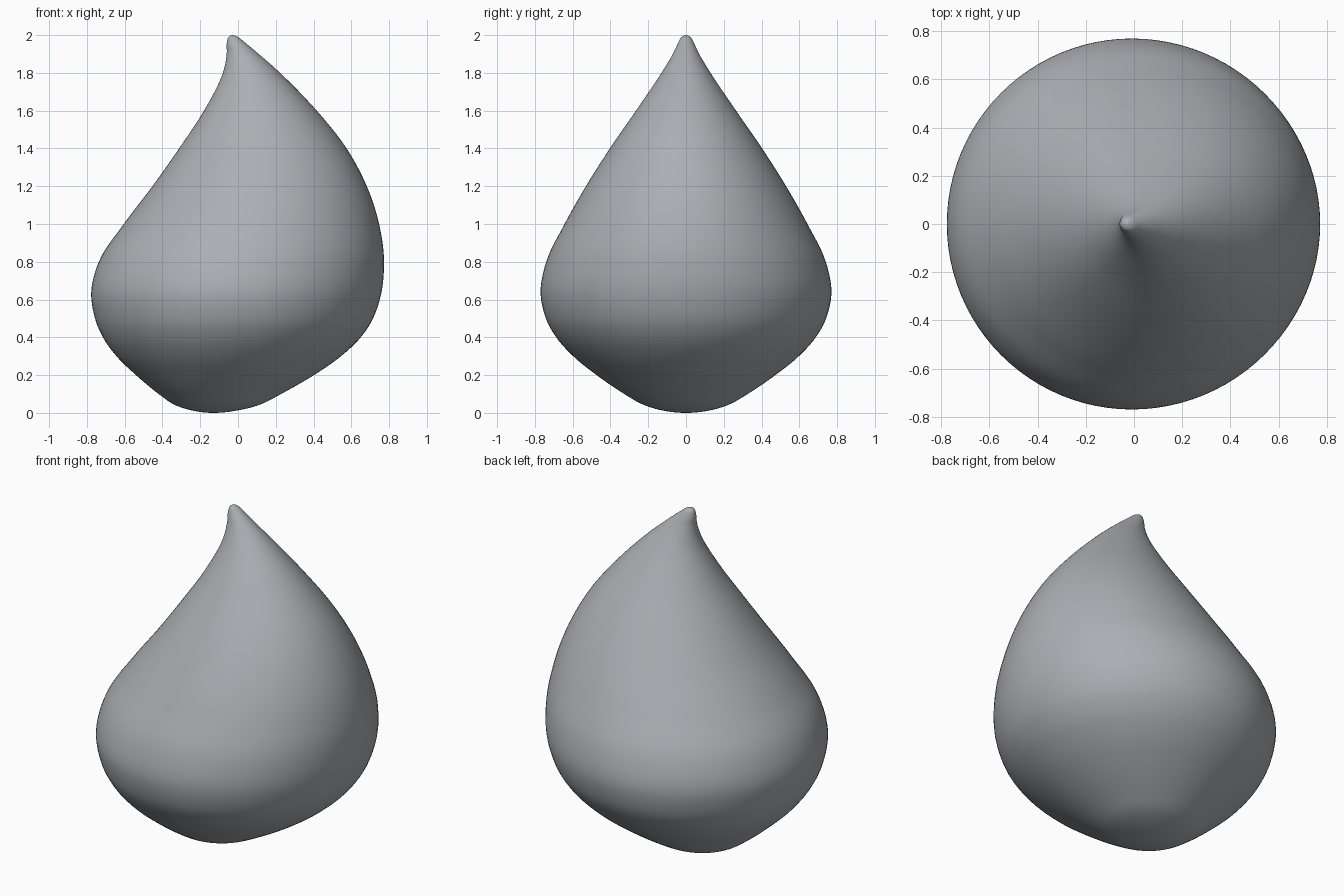
import bpy, bmesh, math

if "Cube" in bpy.data.objects:
    bpy.data.objects.remove(bpy.data.objects["Cube"])

# Level sections of the leaning drop: z, left x, right x, half depth in y
ROWS = [
    (0.0, -0.13, -0.13, 0.0), (0.01, -0.23, -0.02, 0.11), (0.045, -0.34, 0.12, 0.23),
    (0.1, -0.42, 0.228, 0.327), (0.2, -0.54, 0.402, 0.473), (0.3, -0.643, 0.545, 0.597),
    (0.4, -0.715, 0.65, 0.687), (0.5, -0.757, 0.715, 0.742), (0.64, -0.777, 0.76, 0.77),
    (0.8, -0.737, 0.773, 0.74), (1.0, -0.605, 0.747, 0.643), (1.2, -0.453, 0.682, 0.53),
    (1.4, -0.312, 0.575, 0.403), (1.6, -0.18, 0.417, 0.265), (1.8, -0.08, 0.223, 0.13),
    (1.9, -0.06, 0.11, 0.07), (1.96, -0.059, 0.038, 0.041), (1.99, -0.05, 0.0, 0.024),
    (2.0, -0.03, -0.03, 0.0),
]
STEPS, SIDES = 6, 96


def spline(a, b, c, d, t):
    # Smooth curve from b to c with slopes that allow for uneven spacing in z
    def slope(p, q, r, i):
        d1 = math.dist(p, q) ** 0.7
        d2 = math.dist(q, r) ** 0.7
        return (q[i] - p[i]) / d1 - (r[i] - p[i]) / (d1 + d2) + (r[i] - q[i]) / d2
    span = math.dist(b, c) ** 0.7
    h = t * t * (3 - 2 * t)
    return tuple(b[i] * (1 - h) + c[i] * h
                 + slope(a, b, c, i) * span * t * (1 - t) ** 2
                 - slope(b, c, d, i) * span * t * t * (1 - t) for i in range(4))


def mirrored_end(end, inner):
    # Continue the profile across its pole so that it closes round
    z, left, right, half = inner
    return (z, 2 * end[1] - left, 2 * end[2] - right, -half)


# Smooth the sections into closely spaced rings
pts = [mirrored_end(ROWS[0], ROWS[1])] + ROWS + [mirrored_end(ROWS[-1], ROWS[-2])]
sections = [spline(*pts[i:i + 4], k / STEPS)
            for i in range(len(ROWS) - 1) for k in range(STEPS)][1:]

# Drop body: elliptical rings closed by a pole at each end
bm = bmesh.new()
rings = []
for z, left, right, half in sections:
    cx, rx = (left + right) / 2, (right - left) / 2
    rings.append([bm.verts.new((cx + rx * math.cos(a), half * math.sin(a), z))
                  for a in (2 * math.pi * j / SIDES for j in range(SIDES))])
bottom = bm.verts.new((ROWS[0][1], 0, 0))
top = bm.verts.new((ROWS[-1][1], 0, 2))
for j in range(SIDES):
    n = (j + 1) % SIDES
    for lo, hi in zip(rings, rings[1:]):
        bm.faces.new((lo[j], lo[n], hi[n], hi[j]))
    bm.faces.new((bottom, rings[0][n], rings[0][j]))
    bm.faces.new((top, rings[-1][j], rings[-1][n]))
for f in bm.faces:
    f.smooth = True
bmesh.ops.recalc_face_normals(bm, faces=bm.faces)
mesh = bpy.data.meshes.new("drop_body")
bm.to_mesh(mesh)
bm.free()
drop = bpy.data.objects.new("drop_body", mesh)
bpy.context.collection.objects.link(drop)

# Dark cool grey surface
mat = bpy.data.materials.new("slate_grey")
mat.diffuse_color = (0.41, 0.425, 0.45, 1)
mat.use_nodes = True
mat.node_tree.nodes["Principled BSDF"].inputs["Base Color"].default_value = mat.diffuse_color
mesh.materials.append(mat)
